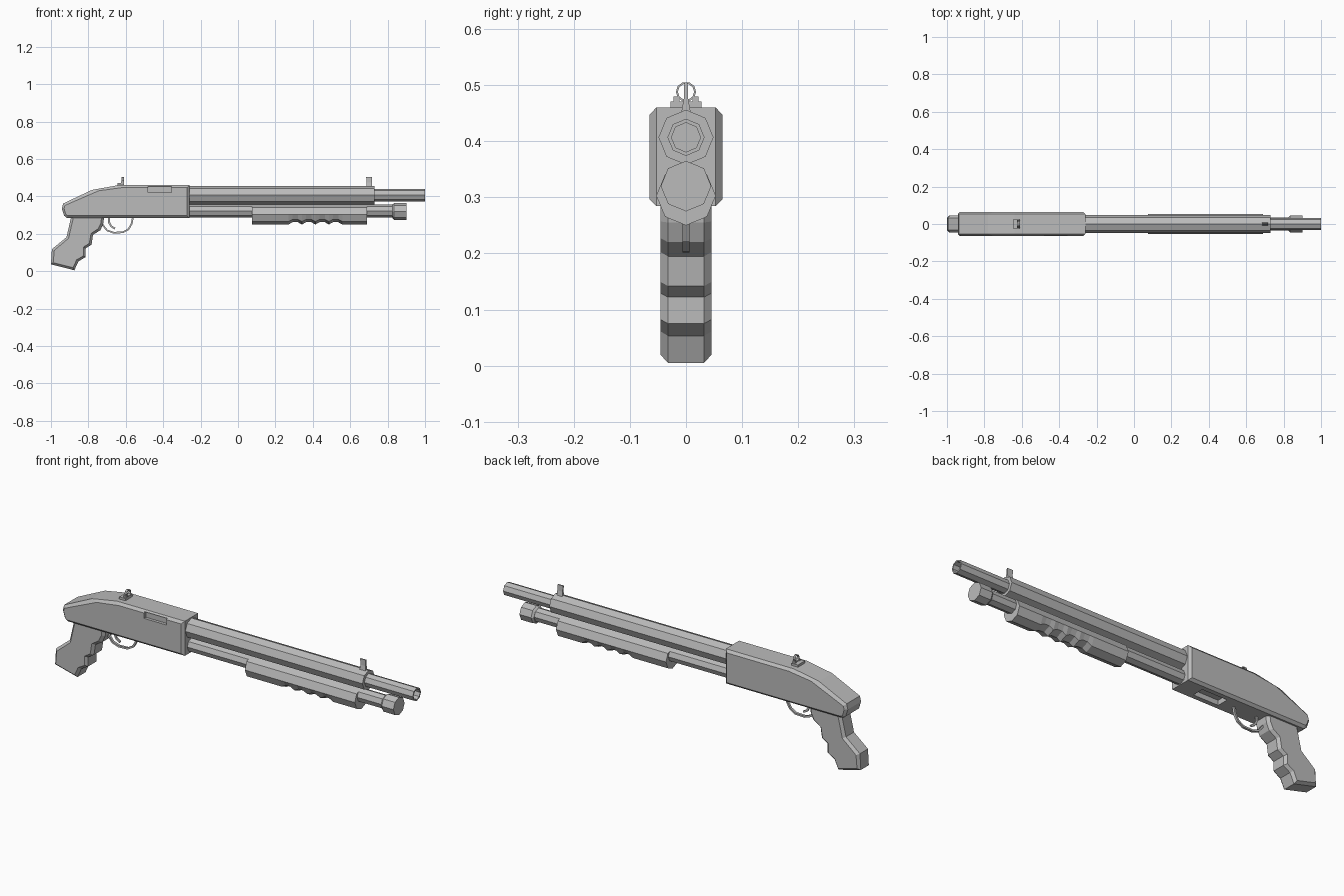
import bpy, bmesh, math

if "Cube" in bpy.data.objects:
    bpy.data.objects.remove(bpy.data.objects["Cube"])

metal = bpy.data.materials.new("grey metal")
metal.diffuse_color = (0.5, 0.5, 0.5, 1)
metal.use_nodes = True
metal.node_tree.nodes["Principled BSDF"].inputs["Base Color"].default_value = metal.diffuse_color


def finish(name, bm):
    bmesh.ops.recalc_face_normals(bm, faces=bm.faces[:])
    me = bpy.data.meshes.new(name)
    bm.to_mesh(me)
    bm.free()
    me.materials.append(metal)
    ob = bpy.data.objects.new(name, me)
    bpy.context.scene.collection.objects.link(ob)
    return ob


def loft(name, rings, closed=False):
    """Skin equal-length rings of points; cap the ends unless closed."""
    bm = bmesh.new()
    vs = [[bm.verts.new(p) for p in r] for r in rings]
    n = len(vs[0])
    pairs = list(zip(vs, vs[1:])) + ([(vs[-1], vs[0])] if closed else [])
    for a, b in pairs:
        for i in range(n):
            j = (i + 1) % n
            bm.faces.new((a[i], a[j], b[j], b[i]))
    if not closed:
        bm.faces.new(vs[0])
        bm.faces.new(vs[-1])
    return finish(name, bm)


def slab(name, outer, inner, y_flat, y_side):
    """Side profile with chamfered flanks."""
    layers = [(inner, -y_side), (outer, -y_flat), (outer, y_flat), (inner, y_side)]
    return loft(name, [[(x, y, z) for x, z in p] for p, y in layers])


def octagon(x, z, r, sides=8):
    return [(x, r * math.cos(k * math.tau / sides), z + r * math.sin(k * math.tau / sides))
            for k in range(sides)]


def tube(name, z, steps):
    return loft(name, [octagon(x, z, r) for x, r in steps])


def box(name, x0, x1, y0, y1, z0, z1):
    return loft(name, [[(x, y0, z0), (x, y1, z0), (x, y1, z1), (x, y0, z1)] for x in (x0, x1)])


def ribbon(name, path, width, thick):
    """Flat strip following a path in the xz plane."""
    rings = []
    for i, (x, z) in enumerate(path):
        a, b = path[max(i - 1, 0)], path[min(i + 1, len(path) - 1)]
        dx, dz = b[0] - a[0], b[1] - a[1]
        d = math.hypot(dx, dz)
        nx, nz = -dz / d * thick / 2, dx / d * thick / 2
        w = width / 2
        rings.append([(x + nx, -w, z + nz), (x + nx, w, z + nz),
                      (x - nx, w, z - nz), (x - nx, -w, z - nz)])
    return loft(name, rings)


# Receiver with chamfered flanks
outer = [(-0.26, 0.285), (-0.26, 0.46), (-0.64, 0.46), (-0.78, 0.435),
         (-0.935, 0.362), (-0.942, 0.335), (-0.93, 0.297), (-0.915, 0.285)]
inner = [(-0.273, 0.297), (-0.273, 0.447), (-0.62, 0.447), (-0.745, 0.43),
         (-0.925, 0.352), (-0.93, 0.335), (-0.92, 0.303), (-0.91, 0.297)]
receiver = slab("receiver", outer, inner, 0.053, 0.065)

# Ejection port and loading port recesses
cutters = [box("ejection_port_cutter", -0.48, -0.355, -0.1, -0.05, 0.42, 0.452),
           box("loading_port_cutter", -0.50, -0.36, -0.03, 0.03, 0.25, 0.31)]
for c in cutters:
    c.hide_render = True
    c.hide_viewport = True
    m = receiver.modifiers.new(c.name, 'BOOLEAN')
    m.operation = 'DIFFERENCE'
    m.solver = 'EXACT'
    m.object = c

# Pistol grip with finger steps, chamfered along its outline
grip_pts = [(-0.715, 0.30), (-0.89, 0.30), (-0.917, 0.182), (-0.995, 0.118), (-1.0, 0.037),
            (-0.875, 0.005), (-0.853, 0.053), (-0.815, 0.075), (-0.815, 0.122),
            (-0.783, 0.142), (-0.775, 0.195), (-0.735, 0.22), (-0.72, 0.255)]
grip_in = [(-0.728, 0.30), (-0.877, 0.30), (-0.906, 0.176), (-0.982, 0.112), (-0.988, 0.046),
           (-0.882, 0.019), (-0.863, 0.061), (-0.827, 0.082), (-0.827, 0.129),
           (-0.795, 0.149), (-0.786, 0.202), (-0.748, 0.227), (-0.733, 0.257)]
slab("grip", grip_pts, grip_in, 0.032, 0.045)

# Barrel jacket, hollow muzzle and magazine tube
tube("barrel_jacket", 0.407, [(-0.27, 0.049), (0.73, 0.049)])
tube("barrel", 0.407, [(0.70, 0.033), (1.0, 0.033), (1.0, 0.026), (0.9, 0.026)])
tube("magazine_tube", 0.322, [(-0.27, 0.034), (0.84, 0.034)])
tube("magazine_cap", 0.320, [(0.825, 0.036), (0.835, 0.045), (0.90, 0.045)])

# Pump handle with finger grooves underneath
sections = [(0.075, 0), (0.27, 0)]
for k in range(4):
    s = 0.27 + k * 0.072
    sections += [(s + 0.022, 0.012), (s + 0.05, 0.012), (s + 0.072, 0)]
sections.append((0.69, 0))
loft("pump_handle", [[(x, y, z + (lift if z < 0.28 else 0))
                      for x, y, z in octagon(x, 0.303, 0.053)] for x, lift in sections])

# Trigger guard and trigger
ribbon("trigger_guard", [(-0.735, 0.29), (-0.725, 0.25), (-0.70, 0.218), (-0.665, 0.206),
                         (-0.615, 0.208), (-0.585, 0.225), (-0.568, 0.255), (-0.562, 0.29)],
       0.012, 0.009)
ribbon("trigger", [(-0.69, 0.292), (-0.69, 0.262), (-0.678, 0.24), (-0.658, 0.228)], 0.008, 0.01)

# Rear peep sight: base, shoulders and ring
box("rear_sight_base", -0.645, -0.61, -0.028, 0.028, 0.455, 0.471)
for side in (-1, 1):
    box("rear_sight_shoulder", -0.625, -0.61, *sorted((side * 0.012, side * 0.022)), 0.468, 0.48)
xa, xb, cz = -0.622, -0.61, 0.488
loft("rear_sight_ring", [octagon(xa, cz, 0.018, 10), octagon(xb, cz, 0.018, 10),
                         octagon(xb, cz, 0.0145, 10), octagon(xa, cz, 0.0145, 10)], closed=True)

# Front sight blade tapering upward
loft("front_sight", [[(x0, -w, z), (x1, -w, z), (x1, w, z), (x0, w, z)]
                     for x0, x1, w, z in ((0.685, 0.717, 0.009, 0.448),
                                          (0.688, 0.717, 0.004, 0.475),
                                          (0.685, 0.715, 0.003, 0.505))])
